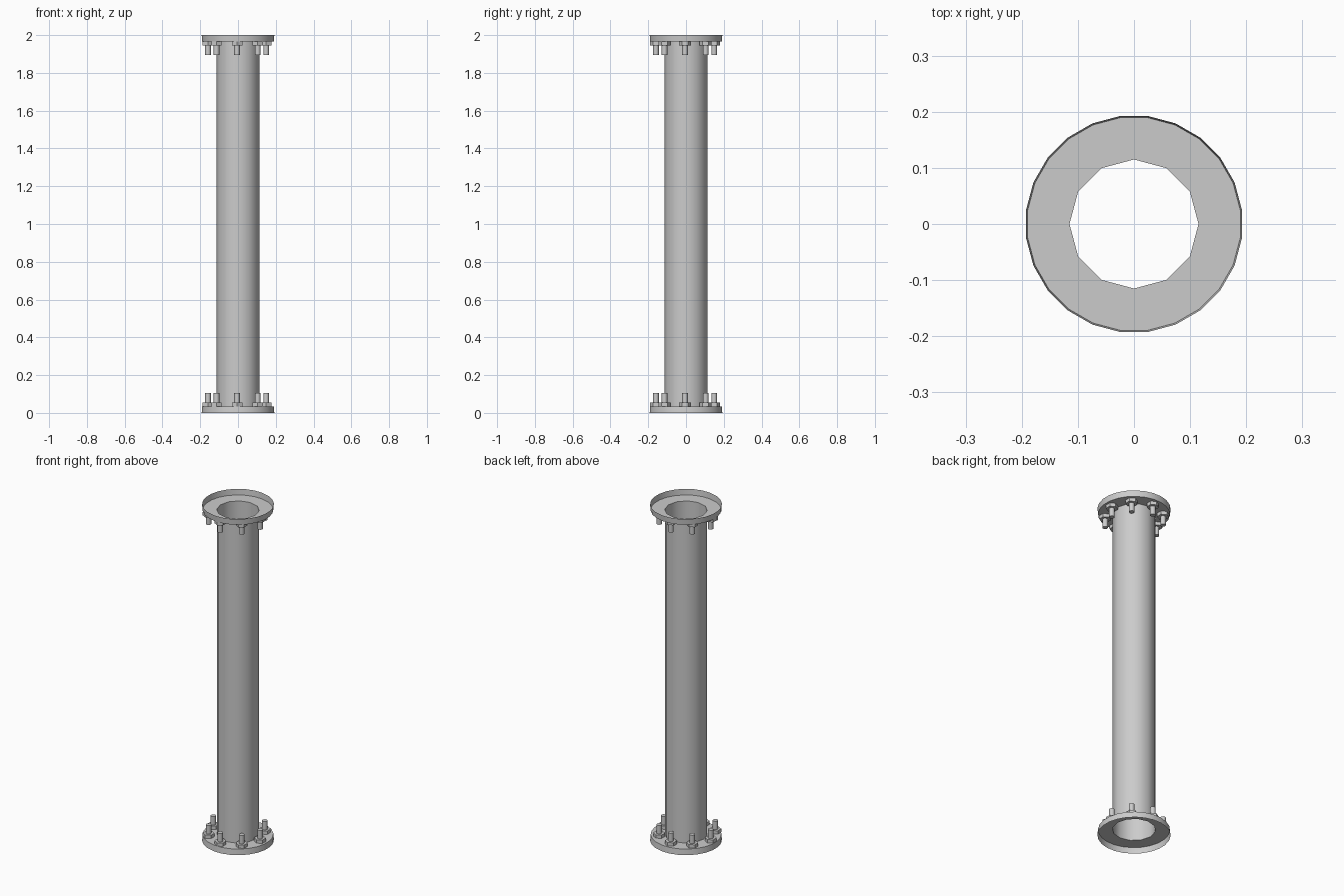
import bpy, bmesh, math
from mathutils import Matrix

if "Cube" in bpy.data.objects:
    bpy.data.objects.remove(bpy.data.objects["Cube"])

HEIGHT = 2.0
PIPE_R = 0.115
FLOOR_Z = 0.035

steel = bpy.data.materials.new("grey_steel")
steel.use_nodes = True
GREY = (0.6, 0.6, 0.6, 1)
steel.diffuse_color = GREY
steel.node_tree.nodes["Principled BSDF"].inputs["Base Color"].default_value = GREY


def finish(bm, name, angle=40):
    mesh = bpy.data.meshes.new(name)
    bm.to_mesh(mesh)
    bm.free()
    mesh.materials.append(steel)
    obj = bpy.data.objects.new(name, mesh)
    bpy.context.collection.objects.link(obj)
    bpy.ops.object.select_all(action='DESELECT')
    obj.select_set(True)
    bpy.context.view_layer.objects.active = obj
    bpy.ops.object.shade_smooth_by_angle(angle=math.radians(angle))
    return obj


def ring(bm, sides, radius, z, offset=0.0):
    verts = []
    for i in range(sides):
        a = math.tau * (i + offset) / sides
        verts.append(bm.verts.new((radius * math.cos(a), radius * math.sin(a), z)))
    return verts


def bridge(bm, low, high):
    n = len(low)
    for i in range(n):
        j = (i + 1) % n
        bm.faces.new((low[i], low[j], high[j], high[i]))


def edge_loop(bm, verts):
    return [bm.edges.get((v, verts[i - 1])) or bm.edges.new((v, verts[i - 1]))
            for i, v in enumerate(verts)]


def flip_to_top(bm):
    # Mirror a bottom part to the top end
    bmesh.ops.transform(bm, verts=bm.verts,
                        matrix=Matrix.Translation((0, 0, HEIGHT)) @ Matrix.Diagonal((1, 1, -1, 1)))
    bmesh.ops.reverse_faces(bm, faces=bm.faces)


# Open pipe
bm = bmesh.new()
bridge(bm, ring(bm, 12, PIPE_R, FLOOR_Z), ring(bm, 12, PIPE_R, HEIGHT - FLOOR_Z))
finish(bm, "pipe")

for end in ("bottom", "top"):
    # Shallow open flange: annular plate with a thin rim
    bm = bmesh.new()
    rim = ring(bm, 24, 0.194, 0, 0.5)
    outer = ring(bm, 24, 0.191, FLOOR_Z, 0.5)
    hole = ring(bm, 12, PIPE_R, FLOOR_Z)
    bridge(bm, rim, outer)
    for i in range(12):
        j = (i + 1) % 12
        a, b, c = outer[2 * i - 1], outer[2 * i], outer[2 * i + 1]
        bm.faces.new((hole[i], a, b))
        bm.faces.new((hole[i], b, hole[j]))
        bm.faces.new((hole[j], b, c))
    if end == "top":
        flip_to_top(bm)
    finish(bm, end + "_flange")

    # Eight hex nuts with bolt shanks
    for part, sides, radius, z0, z1 in (("nuts", 6, 0.032, FLOOR_Z, 0.055),
                                        ("bolts", 12, 0.015, FLOOR_Z, 0.105)):
        bm = bmesh.new()
        for k in range(8):
            a = math.tau * k / 8
            place = Matrix.Translation((0.154 * math.cos(a) - 0.005,
                                        0.154 * math.sin(a) - 0.005, (z0 + z1) / 2))
            bmesh.ops.create_cone(bm, cap_ends=True, segments=sides, radius1=radius,
                                  radius2=radius, depth=z1 - z0, matrix=place)
        if end == "top":
            flip_to_top(bm)
        finish(bm, end + "_" + part)
